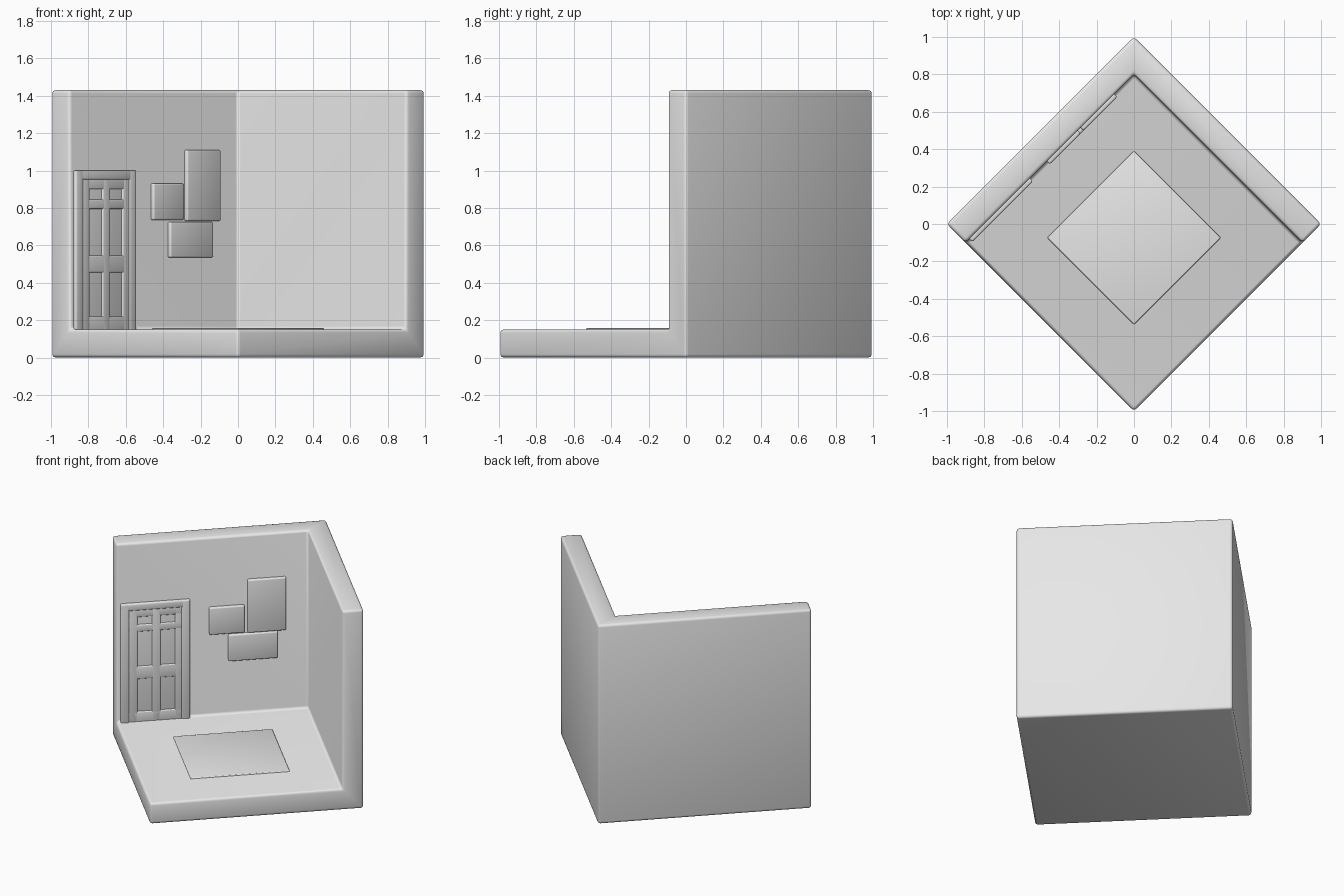
import bpy
from math import radians, sqrt
from mathutils import Matrix

old = bpy.data.objects.get("Cube")
if old:
    bpy.data.objects.remove(old, do_unlink=True)

R = sqrt(0.5)          # half the room's side
WALL = 0.141           # wall thickness
INNER = R - WALL       # inner face of the walls
FLOOR = 0.15
TOP = 1.43
TURN = Matrix.Rotation(radians(45), 4, "Z")

plaster = bpy.data.materials.new("plain_grey")
plaster.use_nodes = True
GREY = (0.8, 0.8, 0.8, 1)
plaster.diffuse_color = GREY
plaster.node_tree.nodes["Principled BSDF"].inputs["Base Color"].default_value = GREY


def box(name, lo, hi):
    """Axis-aligned box in room coordinates (before the 45 degree turn)."""
    bpy.ops.mesh.primitive_cube_add(size=1)
    ob = bpy.context.object
    ob.name = name
    mid = [(a + b) / 2 for a, b in zip(lo, hi)]
    size = [b - a for a, b in zip(lo, hi)]
    ob.data.transform(Matrix.Translation(mid) @ Matrix.Diagonal((*size, 1)))
    ob.data.materials.append(plaster)
    return ob


def soften(ob, width, segments=3):
    """Round the edges, shade smooth and turn the part into place."""
    bev = ob.modifiers.new("round", "BEVEL")
    bev.width = width
    bev.segments = segments
    bev.limit_method = "ANGLE"
    bpy.ops.object.select_all(action="DESELECT")
    ob.select_set(True)
    bpy.context.view_layer.objects.active = ob
    bpy.ops.object.modifier_apply(modifier="round")
    bpy.ops.object.shade_smooth_by_angle(angle=radians(40))
    ob.data.transform(TURN)


def on_wall(name, x0, x1, z0, z1, depth, width=0.009):
    """Relief on the left-hand wall; x0 and x1 are measured across the front."""
    a0, a1 = (sqrt(2) * x + INNER - depth for x in (x0, x1))
    soften(box(name, (a0, INNER - depth, z0), (a1, INNER + 0.03, z1)), width)


# Room shell: a block with the open interior cut away
shell = box("room_shell", (-R, -R, 0), (R, R, TOP))
cutter = box("interior_cutter", (-2, -2, FLOOR), (INNER, INNER, 2))
cutter.hide_render = True
cut = shell.modifiers.new("cut", "BOOLEAN")
cut.object = cutter
cut.operation = "DIFFERENCE"
cut.solver = "EXACT"
bpy.context.view_layer.objects.active = shell
bpy.ops.object.modifier_apply(modifier="cut")
bpy.data.objects.remove(cutter, do_unlink=True)
soften(shell, 0.018)

# Rug
soften(box("rug", (-0.38, -0.38, FLOOR - 0.02), (0.276, 0.276, FLOOR + 0.007)), 0.006)

# Door frame
BASE = FLOOR - 0.01
on_wall("door_jamb_outer", -0.865, -0.825, BASE, 1.0, 0.022)
on_wall("door_jamb_inner", -0.58, -0.54, BASE, 1.0, 0.022)
on_wall("door_head", -0.865, -0.54, 0.95, 1.0, 0.022)

# Door leaf with stiles and rails around sunken panels
on_wall("door_leaf", -0.84, -0.56, BASE, 0.97, 0.006, 0.002)
for side, x in (("outer", -0.81), ("middle", -0.702), ("inner", -0.595)):
    on_wall("door_stile_" + side, x - 0.02, x + 0.02, BASE, 0.96, 0.016, 0.007)
for level, z, half in (("top", 0.93, 0.03), ("upper", 0.82, 0.025),
                       ("lower", 0.5, 0.045), ("bottom", 0.18, 0.04)):
    on_wall("door_rail_" + level, -0.83, -0.575, z - half, z + half, 0.016, 0.007)

# Group of three pictures
on_wall("picture_small", -0.45, -0.285, 0.735, 0.93, 0.022)
on_wall("picture_tall", -0.27, -0.09, 0.73, 1.11, 0.022)
on_wall("picture_wide", -0.36, -0.13, 0.535, 0.725, 0.022)
